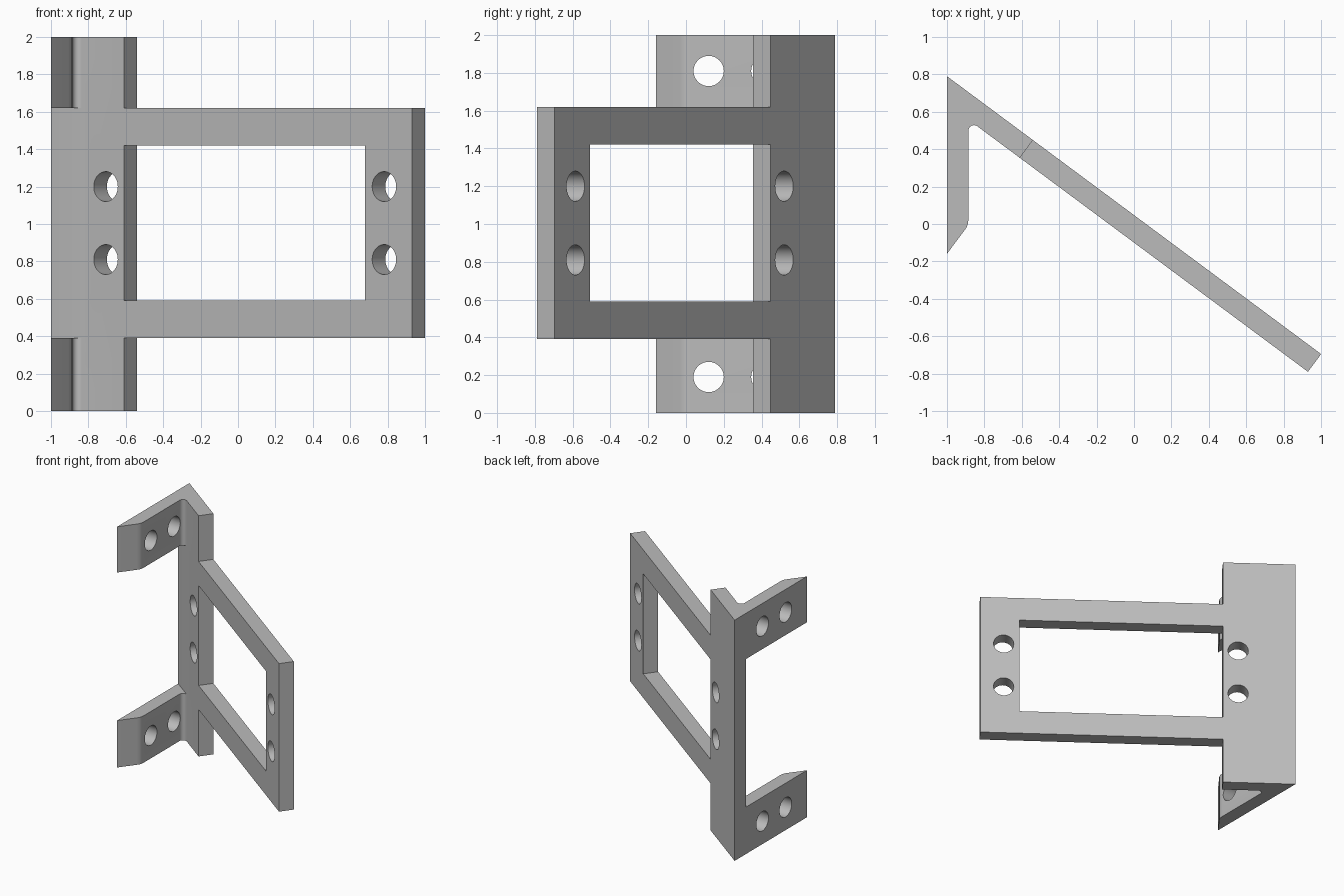
import bpy
import bmesh
from math import cos, sin, pi, atan2, hypot
from mathutils import Matrix, Vector

cube = bpy.data.objects.get("Cube")
if cube:
    bpy.data.objects.remove(cube, do_unlink=True)

# Slanted plate frame: s runs along the plate, t through it towards the front
CORNER = Vector((-1, 0.79))
LENGTH = hypot(2, 1.485)
ALONG = Vector((2, -1.485)) / LENGTH
INWARD = Vector((ALONG.y, -ALONG.x))
THICK = 0.118
FLANGE_X = -0.885


def at(s, t):
    return CORNER + ALONG * s + INWARD * t


def prism(name, outline, z0, z1):
    """Extrude a plan outline between two heights."""
    bm = bmesh.new()
    base = bm.faces.new([bm.verts.new((p[0], p[1], z0)) for p in outline])
    top = bmesh.ops.extrude_face_region(bm, geom=[base])["geom"]
    bmesh.ops.translate(bm, vec=(0, 0, z1 - z0),
                        verts=[v for v in top if isinstance(v, bmesh.types.BMVert)])
    return finish(name, bm)


def drill(name, centre, direction):
    """Round cutter along a horizontal direction."""
    bm = bmesh.new()
    turn = Vector((direction.x, direction.y, 0)).to_track_quat('Z', 'Y').to_matrix().to_4x4()
    bmesh.ops.create_cone(bm, cap_ends=True, segments=40, radius1=0.08, radius2=0.08,
                          depth=0.3, matrix=Matrix.Translation(centre) @ turn)
    return finish(name, bm)


def finish(name, bm):
    bmesh.ops.recalc_face_normals(bm, faces=bm.faces[:])
    mesh = bpy.data.meshes.new(name)
    bm.to_mesh(mesh)
    bm.free()
    obj = bpy.data.objects.new(name, mesh)
    bpy.context.collection.objects.link(obj)
    return obj


def slot(name, s0, s1, t0, t1, z0, z1):
    return prism(name, [at(s0, t0), at(s1, t0), at(s1, t1), at(s0, t1)], z0, z1)


# Bracket plan: side flange with bevelled tip, inner fillet, long plate
radius = 0.03
hub = Vector((FLANGE_X + radius, 0))
hub_s = (hub.x + 1 - INWARD.x * (THICK + radius)) / ALONG.x
hub = at(hub_s, THICK + radius)
end = atan2(-INWARD.y, -INWARD.x)
fillet = [hub + radius * Vector((cos(a), sin(a)))
          for a in (pi + (end - pi) * i / 10 for i in range(11))]
tip = [(-1, -0.16), (-0.905, -0.033), (-0.893, -0.015), (-0.887, 0.003), (FLANGE_X, 0.025)]
outline = [CORNER] + tip + fillet + [at(LENGTH, THICK), at(LENGTH, 0)]
bracket = prism("angled_bracket", outline, 0, 2)

# Cutters: flange gap, spaces above and below the arm, window
POST, WINDOW_END = 0.573, 2.179
LOW, HIGH = 0.39, 1.62
cutters = [
    slot("flange_gap", -1, 1.2, THICK, 1.5, LOW, HIGH),
    slot("above_arm", POST, 3, -0.2, 0.3, HIGH, 2.2),
    slot("below_arm", POST, 3, -0.2, 0.3, -0.2, LOW),
    slot("window", POST, WINDOW_END, -0.2, 0.3, 0.59, 1.42),
]
# Plate holes and flange holes
for s in (0.453, 2.306):
    for z in (0.81, 1.2):
        cutters.append(drill("plate_hole", at(s, THICK / 2).to_3d() + Vector((0, 0, z)), INWARD))
for y in (0.12, 0.425):
    for z in (0.19, 1.81):
        cutters.append(drill("flange_hole", Vector((-0.97, y, z)), Vector((1, 0))))

bpy.context.view_layer.objects.active = bracket
for cutter in cutters:
    cutter.hide_render = True
    mod = bracket.modifiers.new(cutter.name, 'BOOLEAN')
    mod.operation = 'DIFFERENCE'
    mod.solver = 'EXACT'
    mod.object = cutter
    bpy.ops.object.modifier_apply(modifier=mod.name)
    bpy.data.objects.remove(cutter, do_unlink=True)

# Plain grey finish
grey = bpy.data.materials.new("light_grey")
grey.use_nodes = True
colour = (0.5, 0.5, 0.5, 1)
grey.diffuse_color = colour
grey.node_tree.nodes["Principled BSDF"].inputs["Base Color"].default_value = colour
bracket.data.materials.clear()
bracket.data.materials.append(grey)

bpy.ops.object.select_all(action='DESELECT')
bracket.select_set(True)
bpy.ops.object.shade_smooth_by_angle(angle=pi / 6)
